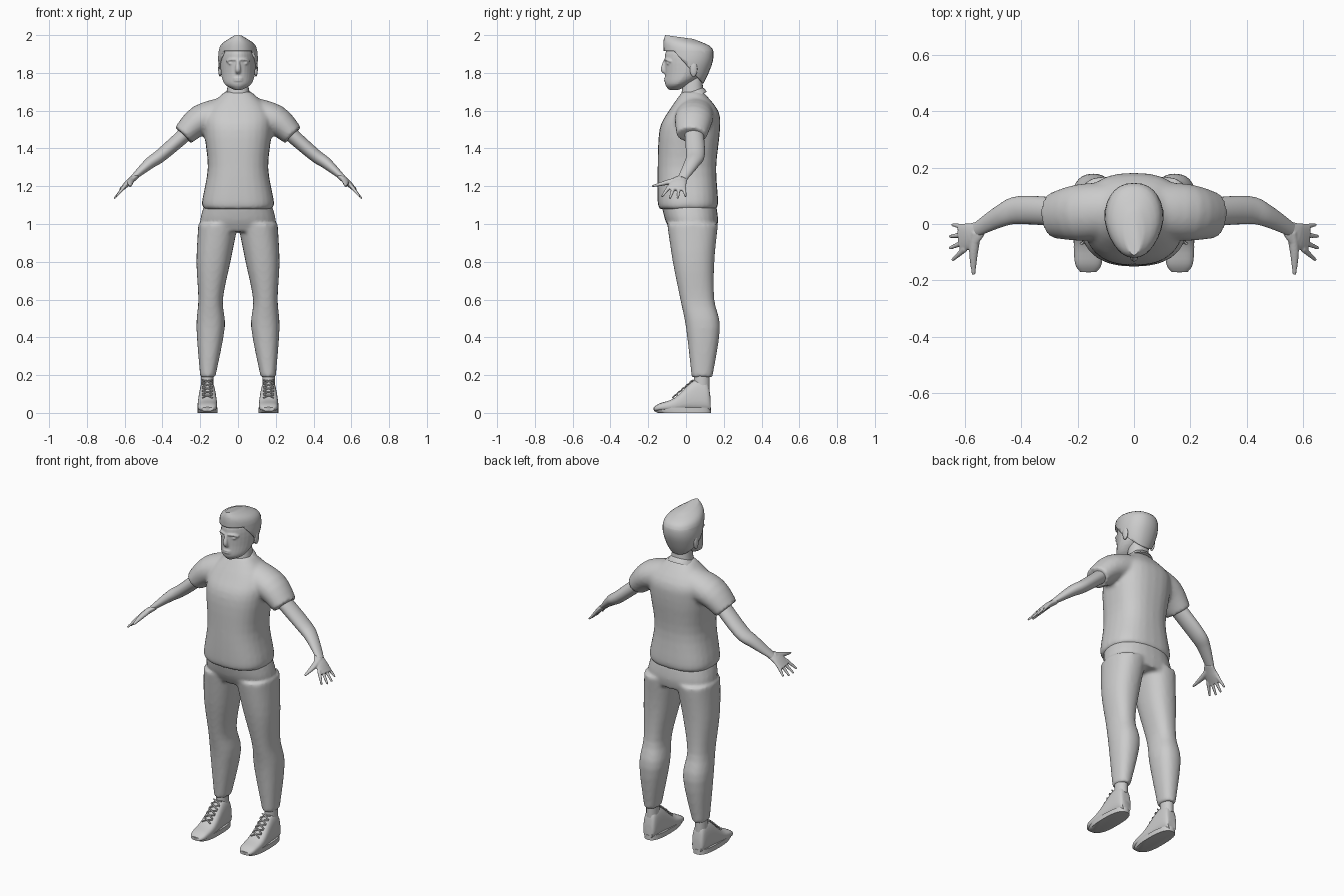
import bpy, bmesh, math
from mathutils import Vector

if "Cube" in bpy.data.objects:
    bpy.data.objects.remove(bpy.data.objects["Cube"])

COLOUR = (.6, .6, .6, 1)
grey = bpy.data.materials.new("plain grey")
grey.use_nodes = True
grey.diffuse_color = COLOUR
grey.node_tree.nodes["Principled BSDF"].inputs["Base Color"].default_value = COLOUR

SIDES = 28
ANGLES = [math.tau * i / SIDES for i in range(SIDES)]


def rounded(value, power):
    return math.copysign(abs(value) ** (2 / power), value)


def blend(keys, steps=4):
    """Smooth curve through a few key tuples."""
    keys = [Vector(key) for key in keys]
    last = len(keys) - 1
    result = []
    for i in range(last):
        start, end = keys[i], keys[i + 1]
        leave = (end - keys[max(i - 1, 0)]) / 2
        arrive = (keys[min(i + 2, last)] - start) / 2
        for step in range(steps):
            t = step / steps
            ease = t * t * (3 - 2 * t)
            result.append(start.lerp(end, ease) + leave * t * (1 - t) ** 2 - arrive * t * t * (1 - t))
    return result + [keys[last]]


def level(z, front, back, half, centre=0, power=2.3, egg=0, tilt=0):
    """Horizontal cross-section; egg narrows the front, tilt slopes it."""
    ring = []
    for angle in ANGLES:
        across, along = rounded(math.cos(angle), power), rounded(math.sin(angle), power)
        y = (front + back) / 2 + along * (back - front) / 2
        x = centre + half * across * (1 - egg * max(0, -along))
        ring.append(Vector((x, y, z + tilt * y)))
    return ring


def stack(keys, **options):
    return [level(*key, **options) for key in blend(keys)]


def tube(keys, side=(0, 1, 0)):
    """Cross-sections along keys of x, y, z, thickness and width."""
    keys = blend(keys)
    points = [key.to_3d() for key in keys]
    rings = []
    for i, key in enumerate(keys):
        along = (points[min(i + 1, len(points) - 1)] - points[max(i - 1, 0)]).normalized()
        wide = Vector(side)
        wide = (wide - along * wide.dot(along)).normalized()
        thick = along.cross(wide)
        rings.append([points[i] + thick * key[3] * math.cos(angle) + wide * key[4] * math.sin(angle)
                      for angle in ANGLES])
    return rings


def ball(x, y, z, width, depth, height, steps=10):
    rings = []
    for i in range(1, steps):
        angle = math.pi * i / steps
        size = math.sin(angle)
        rings.append(level(z - height * math.cos(angle), y - depth * size, y + depth * size,
                           width * size, x, power=2))
    return rings


def flip(rings):
    return [[Vector((-p.x, p.y, p.z)) for p in ring] for ring in rings]


def both(lofts):
    return lofts + [flip(loft) for loft in lofts]


def part(name, lofts, voxel=0, soften=0, trim=None):
    """Skin each list of rings; optionally fuse them into one soft surface."""
    bm = bmesh.new()
    for rings in lofts:
        rows = [[bm.verts.new(point) for point in ring] for ring in rings]
        for low, high in zip(rows, rows[1:]):
            for i in range(SIDES):
                j = (i + 1) % SIDES
                bm.faces.new((low[i], low[j], high[j], high[i]))
        bm.faces.new(reversed(rows[0]))
        bm.faces.new(rows[-1])
    bmesh.ops.recalc_face_normals(bm, faces=bm.faces)
    if trim:
        trim(bm)
    mesh = bpy.data.meshes.new(name)
    bm.to_mesh(mesh)
    bm.free()
    mesh.materials.append(grey)
    obj = bpy.data.objects.new(name, mesh)
    bpy.context.collection.objects.link(obj)
    bpy.ops.object.select_all(action="DESELECT")
    obj.select_set(True)
    bpy.context.view_layer.objects.active = obj
    bpy.ops.object.shade_smooth_by_angle(angle=math.radians(45))
    if voxel:
        fuse = obj.modifiers.new("fuse", "REMESH")
        fuse.mode, fuse.voxel_size, fuse.use_smooth_shade = "VOXEL", voxel, True
        smooth = obj.modifiers.new("soften", "SMOOTH")
        smooth.factor, smooth.iterations = .5, soften
    return obj


def pair(name, lofts, **options):
    part("left_" + name, lofts, **options)
    part("right_" + name, [flip(loft) for loft in lofts], **options)


# Shirt: torso and sleeves fused, with a sloping collar
torso = stack([(1.08, -.14, .16, .18), (1.12, -.15, .17, .19), (1.3, -.15, .16, .16),
               (1.5, -.14, .18, .18), (1.6, -.09, .17, .17), (1.7, -.02, .09, .07)], power=2.5)
sleeve = tube([(.08, .05, 1.58, .09, .1), (.2, .04, 1.55, .08, .1), (.29, .03, 1.47, .06, .08)])
part("shirt", [torso] + both([sleeve]), voxel=.01, soften=5)
collar = [level(z, -.03 - grow, .09 + grow, .06 + grow, tilt=.35)
          for z, grow in ((1.66, .02), (1.68, .01), (1.69, 0))]
part("collar", [collar])

# Trousers: hips and legs fused
hips = stack([(.96, -.08, .16, .19), (1.02, -.11, .17, .2), (1.1, -.13, .16, .18)])
leg = [level(z, front, back, (outer - inner) / 2, (outer + inner) / 2)
       for z, front, back, outer, inner in blend([
           (.19, .03, .14, .2, .12), (.45, 0, .18, .22, .07), (.6, -.03, .15, .21, .08),
           (.8, -.07, .15, .22, .04), (1, -.1, .17, .21, 0)])]
part("trousers", [hips] + both([leg]), voxel=.01, soften=5)

# Bare arms
pair("arm", [tube([(.24, .04, 1.51, .04, .05), (.4, .05, 1.37, .035, .05),
                   (.47, .03, 1.32, .03, .04), (.56, -.02, 1.24, .014, .025)])])

# Hands: flat palm, four spread fingers and a thumb
hand = [tube([(.54, -.01, 1.25, .014, .025), (.58, -.04, 1.22, .016, .045), (.62, -.05, 1.18, .01, .05)])]
for i in range(4):
    spread = i - 1.5
    drop = .01 * abs(spread)
    hand.append(tube([(.6, -.05 - spread * .025, 1.2, .01, .012),
                      (.66 - drop, -.065 - spread * .042, 1.13 + drop, .005, .006)]))
hand.append(tube([(.56, -.03, 1.24, .014, .018), (.57, -.1, 1.22, .013, .016),
                  (.57, -.18, 1.2, .005, .006)], side=(1, 0, 0)))
pair("hand", hand, voxel=.004, soften=2)

# Head with its features fused, ears and neck
skull = stack([(1.71, -.09, -.04, .02), (1.74, -.11, .02, .07), (1.8, -.11, .1, .09),
               (1.9, -.11, .13, .09), (1.96, -.08, .08, .05)], power=2.15, egg=.22)
nose = tube([(0, -.11, 1.87, .007, .007), (0, -.12, 1.82, .014, .014), (0, -.11, 1.8, .012, .008)])
brow = tube([(.01, -.11, 1.87, .006, .008), (.04, -.1, 1.87, .006, .008), (.06, -.08, 1.86, .006, .007)])
lips = [ball(0, -.107, z, .025, .01, .006) for z in (1.76, 1.77)]
eye = ball(.036, -.094, 1.85, .016, .01, .007)
part("head", [skull, nose] + lips + both([brow, eye]), voxel=.005, soften=2)
part("ears", both([ball(.095, .04, 1.82, .01, .02, .04)]))
part("neck", [stack([(1.65, -.03, .1, .065), (1.72, -.02, .09, .057), (1.79, -.01, .085, .05)])])


def open_face(bm):
    """Trim the hair along the forehead and down behind the ears."""
    up, slope = Vector((0, 0, 1)), Vector((0, 1, .9)).normalized()
    hairline, temple = Vector((0, 0, 1.915)), Vector((0, -.05, 1.9))
    for point, normal in ((temple, slope), (hairline, up)):
        bmesh.ops.bisect_plane(bm, geom=bm.verts[:] + bm.edges[:] + bm.faces[:],
                               plane_co=point, plane_no=normal)
    unwanted = []
    for face in bm.faces:
        middle = face.calc_center_median()
        below = middle.z < hairline.z
        if below and (face.normal.z < -.95 or (middle - temple).dot(slope) < 0):
            unwanted.append(face)
    bmesh.ops.delete(bm, geom=unwanted, context="FACES")


# Hair: a shell whose crown slopes up to a raised front
hair = [level(*key, egg=.2, tilt=min(0, (1.9 - key[0]) * 1.6)) for key in blend([
    (1.74, -.08, .09, .07), (1.8, -.11, .12, .095), (1.88, -.115, .145, .105),
    (1.95, -.12, .13, .09), (1.985, -.11, .04, .03)])]
shell = part("hair", [hair], trim=open_face).modifiers.new("thickness", "SOLIDIFY")
shell.thickness, shell.offset = .012, -1

# Shoes: high-topped uppers that narrow towards the top
FOOT = .162
upper = []
for y, top, half in blend([(-.17, .03, .03), (-.14, .05, .05), (-.06, .08, .056),
                           (.04, .17, .052), (.11, .165, .045), (.13, .08, .03)]):
    ring = []
    for angle in ANGLES:
        z = .01 + (top - .01) * (1 + rounded(math.sin(angle), 2.8)) / 2
        ring.append(Vector((FOOT + half * rounded(math.cos(angle), 2.8) * (1 - 1.6 * z), y, z)))
    upper.append(ring)
pair("shoe", [upper])
pair("sole", [[level(z, front, .133, .053, FOOT, power=2.6)
               for z, front in ((0, -.15), (.01, -.17), (.028, -.173))]])

# Crossed laces climbing the instep, and ankles
laces = []
for i in range(5):
    y, z = -.07 + .022 * i, .08 + .019 * i
    for reach in (-.027, .027):
        laces.append(tube([(FOOT - reach, y, z, .004, .004), (FOOT, y + .01, z + .012, .004, .004),
                           (FOOT + reach, y + .02, z + .016, .004, .004)]))
pair("laces", laces)
pair("ankle", [[level(z, .042, .125, .033, FOOT, power=2) for z in (.13, .23)]])
